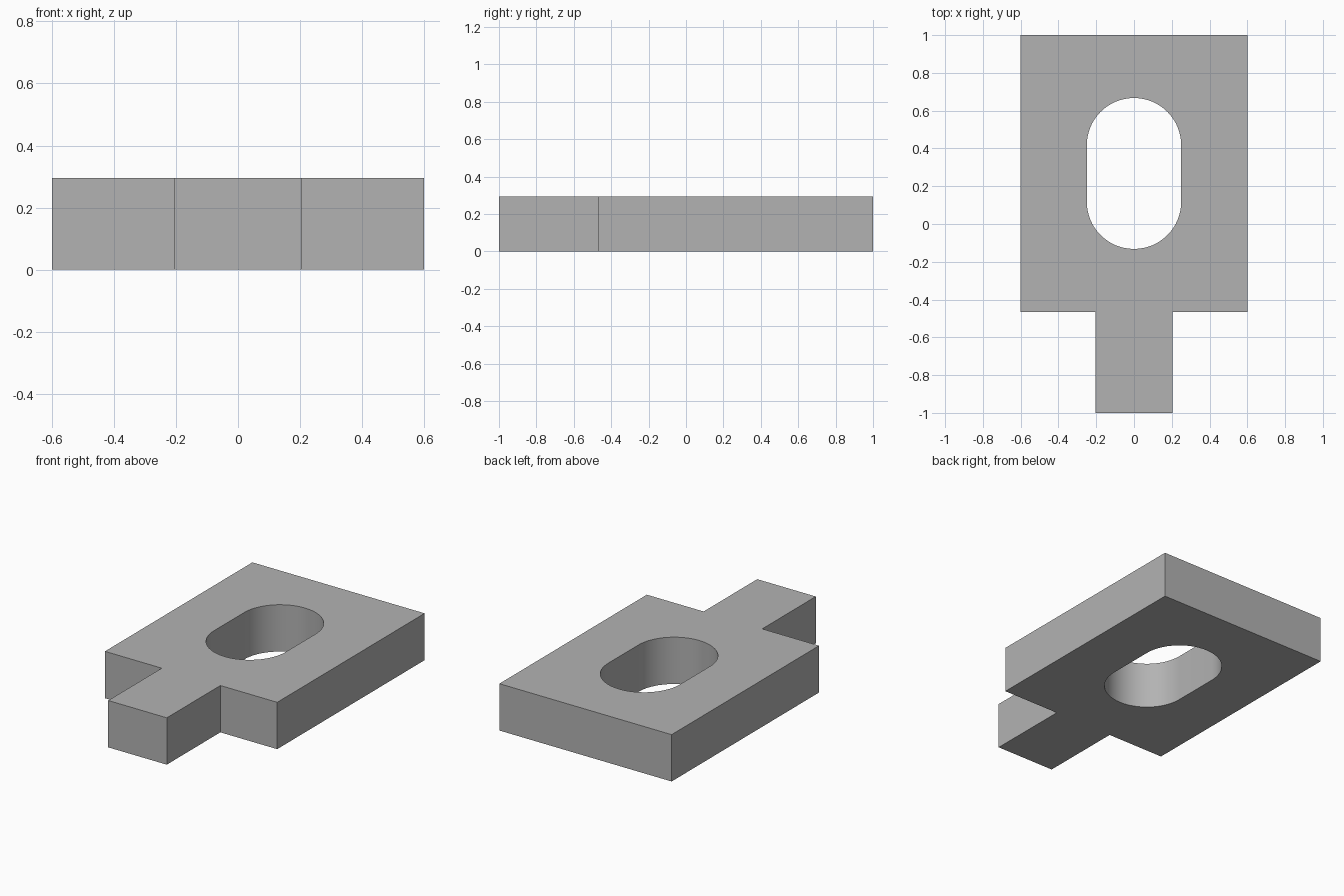
import bpy
import bmesh
from math import pi, sin, cos

cube = bpy.data.objects.get("Cube")
if cube:
    bpy.data.objects.remove(cube, do_unlink=True)

THICKNESS = 0.295
BODY_HALF, TAB_HALF = 0.6, 0.204
BACK, SHOULDER, FRONT = 1.0, -0.467, -1.0
SLOT_RADIUS, SLOT_LOW, SLOT_HIGH = 0.25, 0.118, 0.417
ARC_STEPS = 32

# Single grey finish
grey = bpy.data.materials.new("plain_grey")
grey.use_nodes = True
colour = (0.45, 0.45, 0.45, 1)
grey.diffuse_color = colour
grey.node_tree.nodes["Principled BSDF"].inputs["Base Color"].default_value = colour

# Outline of the plate with its tab: one half, mirrored
right_half = [(TAB_HALF, FRONT), (TAB_HALF, SHOULDER), (BODY_HALF, SHOULDER), (BODY_HALF, BACK)]
outline = right_half + [(-x, y) for x, y in reversed(right_half)]

# Slot with two round ends
slot = []
for start, centre in ((0, SLOT_HIGH), (pi, SLOT_LOW)):
    for i in range(ARC_STEPS + 1):
        a = start + pi * i / ARC_STEPS
        slot.append((SLOT_RADIUS * cos(a), centre + SLOT_RADIUS * sin(a)))


def add_loop(bm, points):
    verts = [bm.verts.new((x, y, 0)) for x, y in points]
    return [bm.edges.new((v, verts[(i + 1) % len(verts)])) for i, v in enumerate(verts)]


# Fill between the two loops and raise to the full thickness
bm = bmesh.new()
edges = add_loop(bm, outline) + add_loop(bm, slot)
bmesh.ops.triangle_fill(bm, edges=edges, use_beauty=True)
raised = bmesh.ops.extrude_face_region(bm, geom=bm.faces[:], use_keep_orig=True)
for v in (g for g in raised["geom"] if isinstance(g, bmesh.types.BMVert)):
    v.co.z = THICKNESS
bmesh.ops.recalc_face_normals(bm, faces=bm.faces[:])

mesh = bpy.data.meshes.new("slotted_plate")
bm.to_mesh(mesh)
bm.free()
mesh.materials.append(grey)
plate = bpy.data.objects.new("slotted_plate", mesh)
bpy.context.collection.objects.link(plate)

# Smooth slot ends, sharp plate edges
bpy.ops.object.select_all(action='DESELECT')
plate.select_set(True)
bpy.context.view_layer.objects.active = plate
bpy.ops.object.shade_smooth_by_angle()
